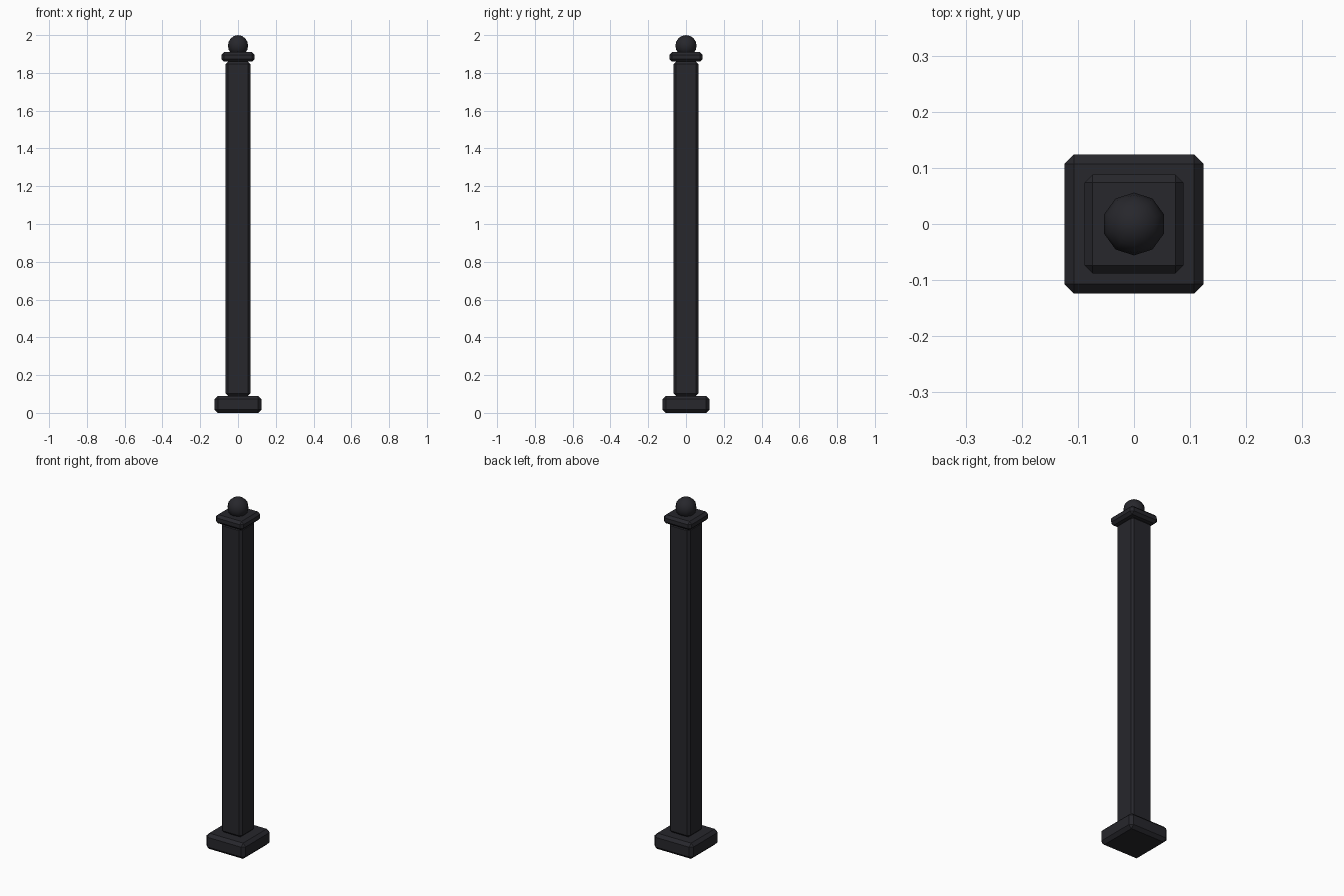
import bpy, math

if "Cube" in bpy.data.objects:
    bpy.data.objects.remove(bpy.data.objects["Cube"])

mat = bpy.data.materials.new("dark_iron")
mat.diffuse_color = (0.02, 0.02, 0.025, 1)
mat.use_nodes = True
mat.node_tree.nodes["Principled BSDF"].inputs["Base Color"].default_value = mat.diffuse_color


def block(name, half, z0, z1, bevel):
    bpy.ops.mesh.primitive_cube_add(size=1, location=(0, 0, (z0 + z1) / 2))
    ob = bpy.context.object
    ob.name = name
    ob.scale = (2 * half, 2 * half, z1 - z0)
    bpy.ops.object.transform_apply(location=False, rotation=False, scale=True)
    ob.data.materials.append(mat)
    m = ob.modifiers.new("bevel", 'BEVEL')
    m.width = bevel
    m.segments = 1
    return ob


# base plate, shaft and cap: chamfered square blocks
block("base_plate", 0.124, 0.0, 0.09, 0.017)
block("post_shaft", 0.065, 0.09, 1.86, 0.012)
block("cap_plate", 0.088, 1.86, 1.91, 0.014)

# ball finial
bpy.ops.mesh.primitive_uv_sphere_add(segments=10, ring_count=8, radius=0.056,
                                     location=(0, 0, 1.944))
ball = bpy.context.object
ball.name = "ball_finial"
ball.data.materials.append(mat)
bpy.ops.object.shade_smooth()
